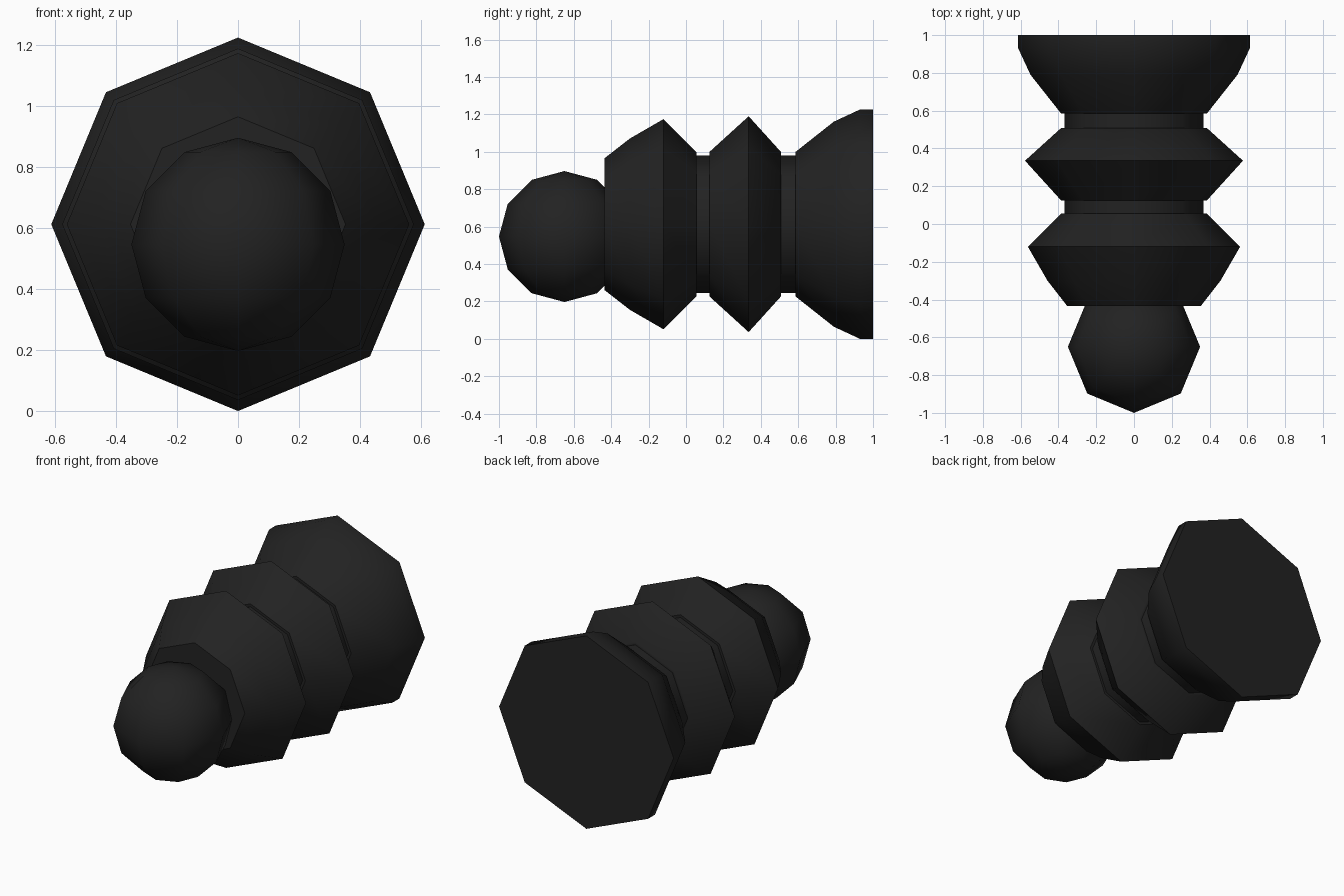
import bpy, bmesh, math

if "Cube" in bpy.data.objects:
    bpy.data.objects.remove(bpy.data.objects["Cube"])

SIDES = 8
AXIS_Z = 0.613

black = bpy.data.materials.new("black_rubber")
black.diffuse_color = (0.016, 0.016, 0.016, 1)
black.use_nodes = True
black.node_tree.nodes["Principled BSDF"].inputs["Base Color"].default_value = black.diffuse_color


def finish(name, bm, angle):
    """Turn a bmesh into a smooth object that keeps its sharp ridges."""
    bmesh.ops.recalc_face_normals(bm, faces=bm.faces)
    mesh = bpy.data.meshes.new(name)
    bm.to_mesh(mesh)
    bm.free()
    mesh.materials.append(black)
    obj = bpy.data.objects.new(name, mesh)
    bpy.context.collection.objects.link(obj)
    bpy.ops.object.select_all(action='DESELECT')
    obj.select_set(True)
    bpy.context.view_layer.objects.active = obj
    bpy.ops.object.shade_smooth_by_angle(angle=math.radians(angle))
    return obj


def lathe(name, profile):
    """Closed octagonal body along y from (y, radius) pairs."""
    bm = bmesh.new()
    rings = []
    for y, r in profile:
        rings.append([bm.verts.new((r * math.sin(math.tau * i / SIDES), y,
                                    AXIS_Z + r * math.cos(math.tau * i / SIDES)))
                      for i in range(SIDES)])
    for a, b in zip(rings, rings[1:]):
        for i in range(SIDES):
            j = (i + 1) % SIDES
            bm.faces.new((a[i], a[j], b[j], b[i]))
    bm.faces.new(rings[0])
    bm.faces.new(rings[-1])
    return finish(name, bm, 46)


# Ribbed bellows: front rib, neck, middle rib, neck, flared base
lathe("bellows_body", [
    (-0.435, 0.353), (-0.30, 0.458), (-0.12, 0.562), (0.055, 0.386),
    (0.055, 0.368), (0.125, 0.368),
    (0.125, 0.386), (0.335, 0.577), (0.508, 0.386),
    (0.508, 0.368), (0.585, 0.368),
    (0.585, 0.386), (0.79, 0.548), (0.93, 0.613), (1.0, 0.613),
])

# Round knob set slightly low in the front opening
knob = bmesh.new()
bmesh.ops.create_uvsphere(knob, u_segments=8, v_segments=6, radius=0.35)
bmesh.ops.translate(knob, vec=(0, -0.65, 0.547), verts=knob.verts)
finish("ball_knob", knob, 60)
